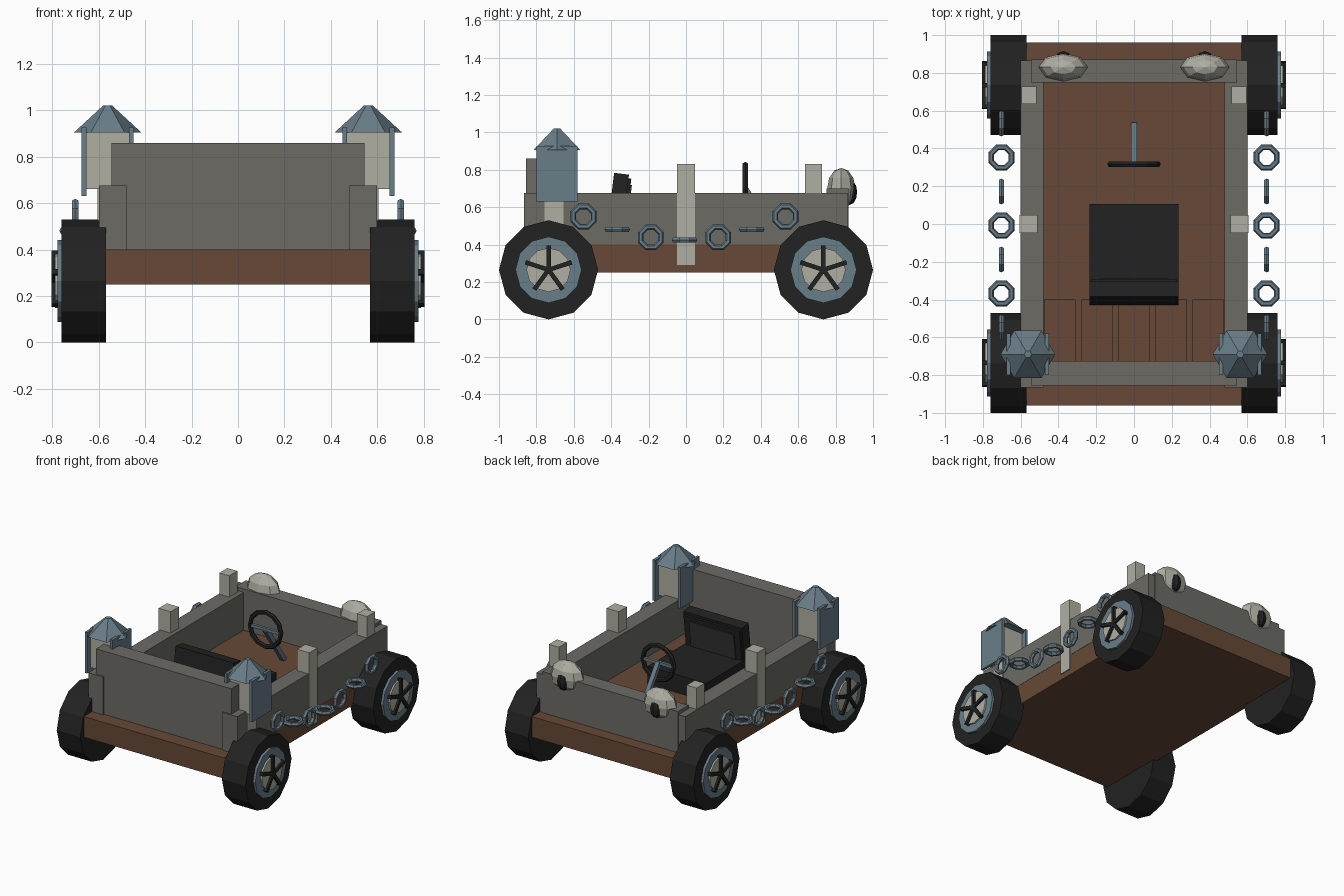
import bpy, math
from mathutils import Vector, Matrix

if "Cube" in bpy.data.objects:
    bpy.data.objects.remove(bpy.data.objects["Cube"])


def material(name, rgb):
    m = bpy.data.materials.new(name)
    m.diffuse_color = (*rgb, 1)
    m.use_nodes = True
    m.node_tree.nodes["Principled BSDF"].inputs["Base Color"].default_value = m.diffuse_color
    return m


BROWN = material("brown wood", (0.135, 0.066, 0.038))
GREY = material("stone grey", (0.15, 0.147, 0.13))
CREAM = material("pale stone", (0.43, 0.43, 0.37))
BLUE = material("blue steel", (0.14, 0.205, 0.25))
BLACK = material("black rubber", (0.016, 0.016, 0.016))
DARK = material("dark grey", (0.035, 0.035, 0.035))


def finish(name, mat):
    ob = bpy.context.object
    ob.name = name
    ob.data.materials.append(mat)
    return ob


def box(name, mat, x, y, z, rot=(0, 0, 0)):
    """Box from (min, max) ranges, turned about its own centre."""
    bpy.ops.mesh.primitive_cube_add(size=1, location=[sum(r) / 2 for r in (x, y, z)], rotation=rot)
    ob = finish(name, mat)
    ob.scale = [abs(r[1] - r[0]) for r in (x, y, z)]
    return ob


def disc(name, mat, r, x0, x1, y, z, sides=12):
    """Cylinder lying along x, with corners at top and bottom."""
    bpy.ops.mesh.primitive_cylinder_add(vertices=sides, radius=r, depth=abs(x1 - x0),
                                        location=((x0 + x1) / 2, y, z), rotation=(0, math.pi / 2, 0))
    return finish(name, mat)


def ring(name, mat, major, minor, loc, rot, seg, mseg):
    bpy.ops.mesh.primitive_torus_add(major_radius=major, minor_radius=minor, major_segments=seg,
                                     minor_segments=mseg, location=loc, rotation=rot)
    return finish(name, mat)


def ball(name, mat, loc, size, seg, rings, rot=(0, 0, 0)):
    bpy.ops.mesh.primitive_uv_sphere_add(segments=seg, ring_count=rings, radius=1, location=loc, rotation=rot)
    ob = finish(name, mat)
    ob.scale = size
    return ob


# Chassis, floor planks and end walls
box("chassis", BROWN, (-0.598, 0.598), (-0.96, 0.96), (0.25, 0.40))
for i in range(5):
    cx = (i - 2) * 0.197
    box("floor_plank", BROWN, (cx - 0.083, cx + 0.083), (-0.73, -0.40), (0.395, 0.408))
box("tall_end_wall", GREY, (-0.545, 0.545), (-0.855, -0.725), (0.40, 0.86))
box("low_end_wall", GREY, (-0.545, 0.545), (0.75, 0.87), (0.40, 0.70))

# Seat with a slightly tilted back
tilt = (math.radians(-7), 0, 0)
box("seat_cushion", BLACK, (-0.235, 0.235), (-0.36, 0.105), (0.40, 0.53))
box("seat_back", BLACK, (-0.235, 0.235), (-0.407, -0.327), (0.41, 0.78), tilt)
box("seat_back_rim", BLACK, (-0.225, 0.225), (-0.345, -0.312), (0.43, 0.755), tilt)
box("seat_back_panel", DARK, (-0.18, 0.18), (-0.316, -0.303), (0.49, 0.72), tilt)

# Steering wheel, spokes and column
ring("steering_wheel", BLACK, 0.125, 0.017, (0, 0.317, 0.70), (math.pi / 2, 0, 0), 12, 6)
box("steering_crossbar", BLUE, (-0.12, 0.12), (0.308, 0.328), (0.69, 0.712))
a, b = Vector((0, 0.315, 0.70)), Vector((0, 0.525, 0.40))
length = (b - a).length
mid = (a + b) / 2
box("steering_column", BLUE, (-0.016, 0.016), (mid.y - 0.016, mid.y + 0.016),
    (mid.z - length / 2, mid.z + length / 2), (math.atan2(0.21, 0.30), 0, 0))

for s in (-1, 1):
    # Side wall and posts
    box("side_wall", GREY, (s * 0.48, s * 0.60), (-0.865, 0.865), (0.40, 0.675))
    box("middle_post", CREAM, (s * 0.51, s * 0.606), (-0.047, 0.047), (0.29, 0.83))
    box("corner_post", CREAM, (s * 0.515, s * 0.595), (0.635, 0.727), (0.45, 0.83))
    box("lantern_post", CREAM, (s * 0.51, s * 0.606), (-0.757, -0.655), (0.29, 0.70))

    # Lantern body, side plates and six-sided roof
    box("lantern_body", CREAM, (s * 0.47, s * 0.656), (-0.765, -0.615), (0.66, 0.905))
    for x in (0.46, 0.664):
        box("lantern_plate", BLUE, (s * (x - 0.01), s * (x + 0.01)), (-0.80, -0.58), (0.63, 0.927))
    bpy.ops.mesh.primitive_cone_add(vertices=6, radius1=0.145, radius2=0.02, depth=0.115,
                                    location=(s * 0.562, -0.69, 0.9625), rotation=(0, 0, math.pi / 2))
    finish("lantern_roof", BLUE)

    # Eye-like headlight
    ball("headlight", CREAM, (s * 0.375, 0.83, 0.70), (0.13, 0.075, 0.11), 8, 6)
    ball("headlight_pupil", BLACK, (s * 0.375, 0.875, 0.68), (0.045, 0.07, 0.04), 8, 6)
    bpy.context.object.scale = (0.045, 0.04, 0.068)

    # Hanging chain: upright and flat links alternate along a sagging line
    for i in range(-3, 4):
        y = i * 0.18 - 0.008
        z = 0.425 + 0.125 * (i / 3) ** 2
        rot = (0, math.pi / 2, 0) if i % 2 else (0, 0, 0)
        link = ring("chain_link", BLUE, 0.058, 0.016, (s * 0.702, y, z), rot, 8, 6)
        link.data.transform(Matrix.Rotation(math.pi / 8, 4, 'Z'))

    # Wheels: tyre, steel rim, hub and five spokes
    for y in (-0.735, 0.735):
        disc("tyre", BLACK, 0.265, s * 0.57, s * 0.76, y, 0.265)
        disc("wheel_rim", BLUE, 0.177, s * 0.70, s * 0.778, y, 0.265)
        disc("wheel_hub", CREAM, 0.118, s * 0.70, s * 0.79, y, 0.265)
        for k in range(5):
            t = 2 * math.pi * k / 5
            cy, cz = y - math.sin(t) * 0.064, 0.265 + math.cos(t) * 0.064
            box("wheel_spoke", BLACK, (s * 0.775, s * 0.805), (cy - 0.012, cy + 0.012),
                (cz - 0.066, cz + 0.066), (t, 0, 0))
